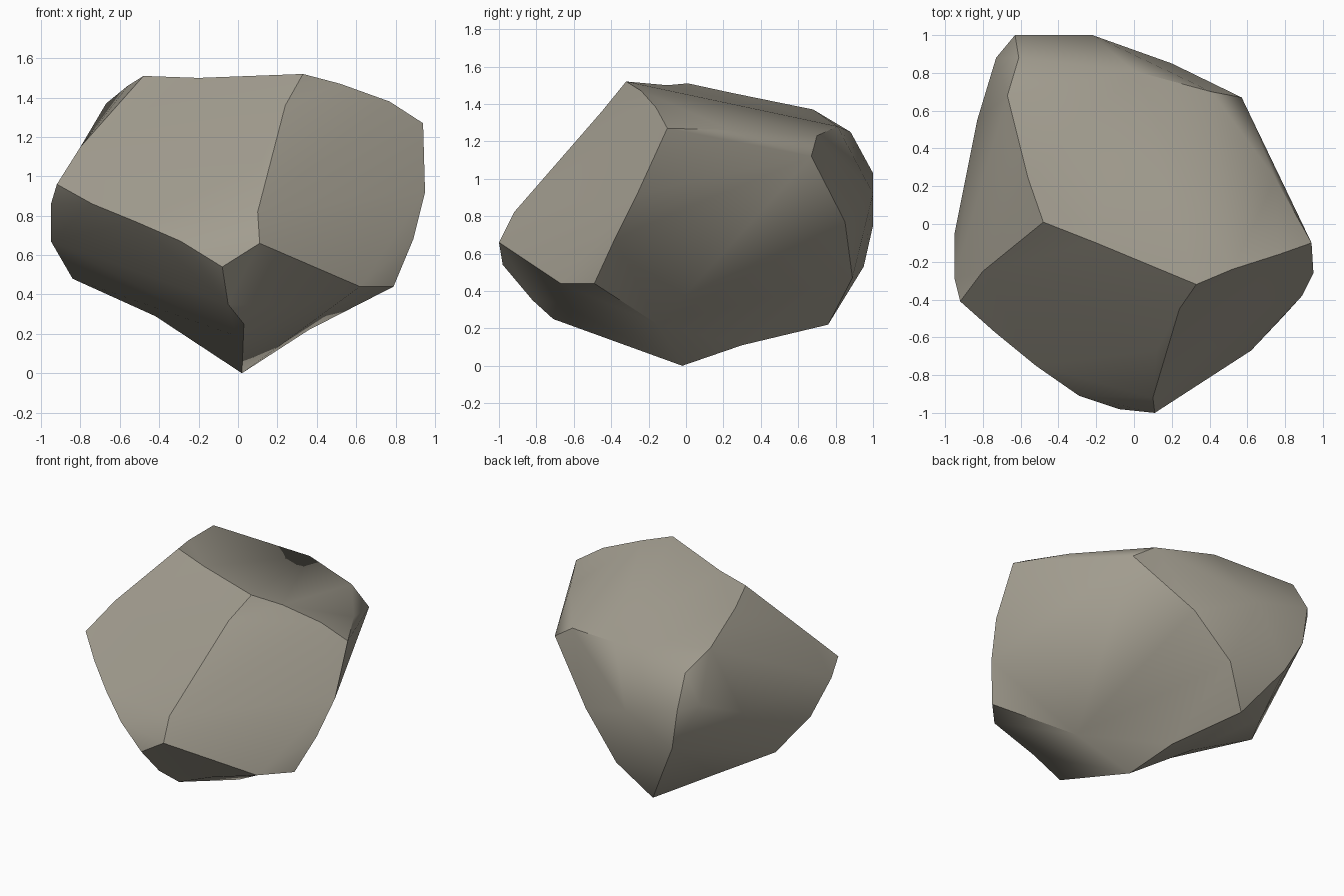
import bpy, bmesh
from mathutils import Vector

if "Cube" in bpy.data.objects:
    bpy.data.objects.remove(bpy.data.objects["Cube"])

# Corner points along the ridges of the boulder
RIDGES = [
    # top rim
    (.33, -.32, 1.52), (-.2, -.1, 1.5), (-.48, .01, 1.51), (-.56, .24, 1.46),
    (-.67, .68, 1.37), (-.61, .88, 1.25), (0, .81, 1.28), (.41, .7, 1.23),
    (.57, .67, 1.12), (.75, .24, 1.26), (.94, -.1, 1.27), (.77, -.16, 1.38), (.52, -.24, 1.47),
    # front ridge and nose
    (.24, -.45, 1.36), (.12, -.67, 1.08), (.1, -.92, .82), (.11, -1, .66),
    (-.08, -.98, .54), (-.05, -.82, .35), (.03, -.71, .25), (.27, -.69, .34), (.62, -.67, .44),
    # front right edge
    (.79, -.49, .44), (.89, -.38, .68), (.95, -.26, .92),
    # front left edge
    (-.29, -.91, .67), (-.52, -.75, .77), (-.74, -.57, .86), (-.92, -.41, .96), (-.8, -.25, 1.15),
    # left side
    (-.95, -.29, .86), (-.95, -.05, .67), (-.84, .19, .48), (-.83, .55, .9), (-.62, .54, .4),
    # underside
    (.02, -.02, 0), (.36, -.15, .22), (-.01, -.49, .19), (-.42, .09, .29), (-.07, .3, .11),
    # back
    (-.27, .76, .22), (-.07, .89, .47), (.2, .85, .77), (-.48, .95, .53),
    (-.59, 1, .75), (-.63, 1, 1.03), (-.22, 1, .92), (-.73, .88, 1.05),
]
CENTRE = Vector((0, 0, .78))
INFLATE = .3   # bulge the points while joining them, so shallow dents survive

bm = bmesh.new()
true_place = {}
for p in RIDGES:
    d = Vector(p) - CENTRE
    v = bm.verts.new(CENTRE + d * d.length ** -INFLATE)
    true_place[v] = Vector(p)
hull = bmesh.ops.convex_hull(bm, input=bm.verts[:])
loose = [v for v in bm.verts if not v.link_faces]
for v in bm.verts:
    v.co = true_place[v]
bmesh.ops.delete(bm, geom=loose, context='VERTS')
bmesh.ops.recalc_face_normals(bm, faces=bm.faces[:])

mesh = bpy.data.meshes.new("boulder")
bm.to_mesh(mesh)
bm.free()
boulder = bpy.data.objects.new("boulder", mesh)
bpy.context.collection.objects.link(boulder)

# Warm grey stone
stone = bpy.data.materials.new("warm grey stone")
stone.diffuse_color = (.36, .335, .275, 1)
stone.use_nodes = True
stone.node_tree.nodes["Principled BSDF"].inputs["Base Color"].default_value = stone.diffuse_color
mesh.materials.append(stone)

# Smooth broad faces, sharp ridges
bpy.context.view_layer.objects.active = boulder
boulder.select_set(True)
bpy.ops.object.shade_smooth_by_angle(angle=.6)
